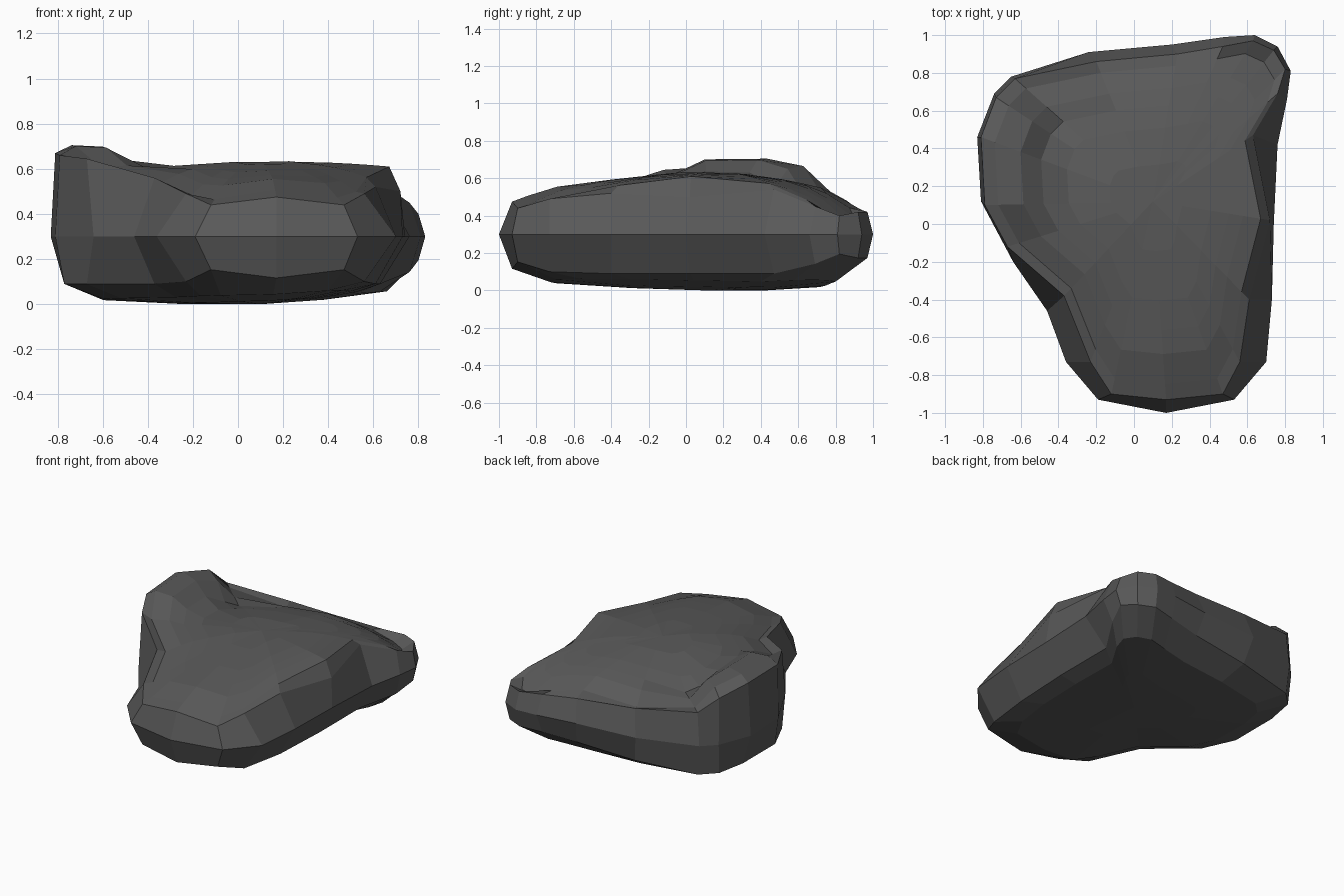
import bpy
import bmesh
import math

cube = bpy.data.objects.get("Cube")
if cube:
    bpy.data.objects.remove(cube, do_unlink=True)

# Widest outline of the boulder, counter-clockwise from the front tip
GIRTH_HEIGHT = 0.3
girth = [
    (0.17, -1), (0.53, -0.93), (0.7, -0.73), (0.73, -0.4), (0.74, 0),
    (0.76, 0.42), (0.81, 0.66), (0.83, 0.81), (0.76, 0.94), (0.64, 1),
    (0.48, 0.99), (0.2, 0.95), (-0.24, 0.91), (-0.65, 0.78), (-0.74, 0.69),
    (-0.83, 0.46), (-0.81, 0.12), (-0.64, -0.2), (-0.46, -0.46),
    (-0.36, -0.73), (-0.19, -0.93),
]

# Chamfered shoulder above the outline, point for point
shoulder = [
    (0.17, -0.93, 0.475), (0.47, -0.9, 0.44), (0.56, -0.73, 0.49),
    (0.61, -0.4, 0.52), (0.72, 0.02, 0.5), (0.63, 0.47, 0.54),
    (0.76, 0.69, 0.45), (0.8, 0.82, 0.4), (0.74, 0.92, 0.42),
    (0.63, 0.97, 0.42), (0.47, 0.94, 0.43), (0.23, 0.9, 0.45),
    (-0.2, 0.86, 0.48), (-0.63, 0.77, 0.53), (-0.73, 0.67, 0.62),
    (-0.81, 0.46, 0.67), (-0.79, 0.1, 0.66), (-0.67, -0.12, 0.645),
    (-0.37, -0.38, 0.56), (-0.23, -0.73, 0.49), (-0.12, -0.9, 0.44),
]

# Height of the top along the length
spine = [(-0.93, 0.475), (-0.73, 0.55), (-0.35, 0.6), (0, 0.635),
         (0.3, 0.625), (0.55, 0.59), (0.72, 0.55), (0.95, 0.43)]


def crown(x, y):
    """Domed top, rounder at both ends, with a level ridge on the -x flank."""
    z = spine[-1][1]
    for (y0, z0), (y1, z1) in zip(spine, spine[1:]):
        if y0 <= y <= y1:
            z = z0 + (z1 - z0) * (y - y0) / (y1 - y0)
    roundness = 0.1 + 0.9 * max(0, -0.2 - y) + 0.5 * max(0, y - 0.25)
    z -= roundness * (x - 0.18) ** 2
    ridge = math.exp(-((x + 0.7) / 0.23) ** 4 - ((y - 0.33) / 0.42) ** 6)
    return z + (0.705 - z) * ridge


def belly(x, y):
    """Shallow underside that lifts towards the front and the +x side."""
    return 0.07 * max(0, x - 0.1) + 0.02 * max(0, 0.35 - y)


def lower_chamfer(x, y, z):
    """Mirror a shoulder point downwards, with straightened flanks."""
    reach = 0.63 if y < 0.5 else 0.8
    return (max(-0.77, min(x, reach)), y,
            max(0.09, GIRTH_HEIGHT - 1.05 * (z - GIRTH_HEIGHT)))


def shrink(points, factor):
    cx, cy = CENTRE
    return [(cx + (p[0] - cx) * factor, cy + (p[1] - cy) * factor)
            for p in points]


CENTRE = (0.1, 0.12)
bm = bmesh.new()


def add_ring(points):
    return [bm.verts.new(p) for p in points]


def bridge(lower, upper):
    count = len(lower)
    for i in range(count):
        j = (i + 1) % count
        bm.faces.new((lower[i], lower[j], upper[j], upper[i]))


def fan(ring, tip):
    for a, b in zip(ring, ring[1:] + ring[:1]):
        bm.faces.new((a, b, tip))


# Underside
chamfer = [lower_chamfer(*point) for point in shoulder]
rings = []
for factor, lift in ((0.4, 0), (0.8, 0.018)):
    rings.append(add_ring([(x, y, belly(x, y) + lift)
                           for x, y in shrink(chamfer, factor)]))

# Lower chamfer, girth and shoulder
rings.append(add_ring(chamfer))
rings.append(add_ring([(x, y, GIRTH_HEIGHT) for x, y in girth]))
rings.append(add_ring(shoulder))

# Domed top
for factor in (0.92, 0.77, 0.65, 0.5, 0.25):
    rings.append(add_ring([(x, y, crown(x, y))
                           for x, y in shrink(shoulder, factor)]))

for lower, upper in zip(rings, rings[1:]):
    bridge(lower, upper)
fan(rings[0], bm.verts.new((*CENTRE, 0)))
fan(rings[-1], bm.verts.new((*CENTRE, crown(*CENTRE))))
bmesh.ops.recalc_face_normals(bm, faces=bm.faces)

mesh = bpy.data.meshes.new("boulder")
bm.to_mesh(mesh)
bm.free()
boulder = bpy.data.objects.new("boulder", mesh)
bpy.context.collection.objects.link(boulder)

# Dark stone colour
stone = bpy.data.materials.new("dark_grey_stone")
stone.use_nodes = True
colour = (0.1, 0.1, 0.1, 1)
stone.diffuse_color = colour
stone.node_tree.nodes["Principled BSDF"].inputs["Base Color"].default_value = colour
mesh.materials.append(stone)
